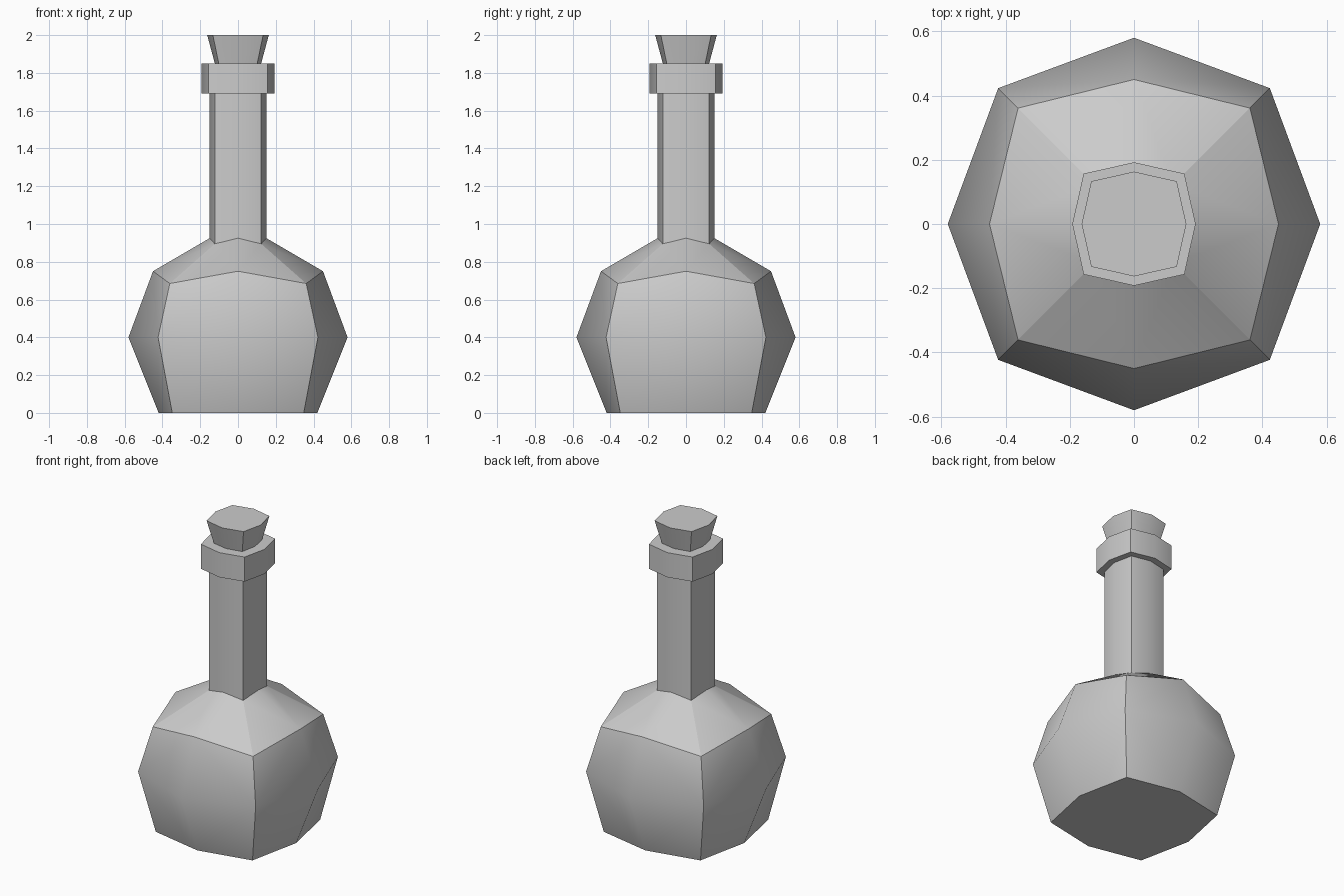
import bpy, bmesh

if "Cube" in bpy.data.objects:
    bpy.data.objects.remove(bpy.data.objects["Cube"])


def ring(bm, axis_r, axis_z, corner_r, corner_z):
    """Eight points: four on the axes, four at the rounded-square corners."""
    pts = []
    for ax, ay in ((1, 0), (0, 1), (-1, 0), (0, -1)):
        pts.append(bm.verts.new((ax * axis_r, ay * axis_r, axis_z)))
        cx, cy = ax - ay, ay + ax
        pts.append(bm.verts.new((cx * corner_r, cy * corner_r, corner_z)))
    return pts


def loft(name, profile, soft_rings=()):
    """Bridge rings, cap both ends, crease the corners and the rims."""
    bm = bmesh.new()
    rings = [ring(bm, *p) for p in profile]
    for band, (a, b) in enumerate(zip(rings, rings[1:])):
        for j in range(8):
            k = (j + 1) % 8
            quad = [a[j], a[k], b[k], b[j]]
            if (j + band) % 2:
                quad = quad[1:] + quad[:1]
            bm.faces.new(quad)
    bm.faces.new(rings[0][::-1])
    bm.faces.new(rings[-1])
    for f in bm.faces:
        f.smooth = True
    for i, r in enumerate(rings):
        for j in range(8):
            if i not in soft_rings:
                bm.edges.get((r[j], r[(j + 1) % 8])).smooth = False
            if j % 2 and i + 1 < len(rings):
                bm.edges.get((r[j], rings[i + 1][j])).smooth = False
    mesh = bpy.data.meshes.new(name)
    bm.to_mesh(mesh)
    bm.free()
    obj = bpy.data.objects.new(name, mesh)
    bpy.context.collection.objects.link(obj)
    return obj


# Bottle: bulbous body, shoulder, neck and lip in one skin
loft("bottle", [
    (0.42, 0.0, 0.348, 0.0),
    (0.58, 0.40, 0.423, 0.40),
    (0.45, 0.75, 0.361, 0.685),
    (0.15, 0.925, 0.123, 0.895),
    (0.15, 1.69, 0.123, 1.69),
    (0.192, 1.69, 0.157, 1.69),
    (0.192, 1.85, 0.157, 1.85),
], soft_rings=(1,))

# Tapered stopper resting in the lip
loft("stopper", [
    (0.12, 1.84, 0.10, 1.84),
    (0.163, 2.0, 0.133, 2.0),
])
